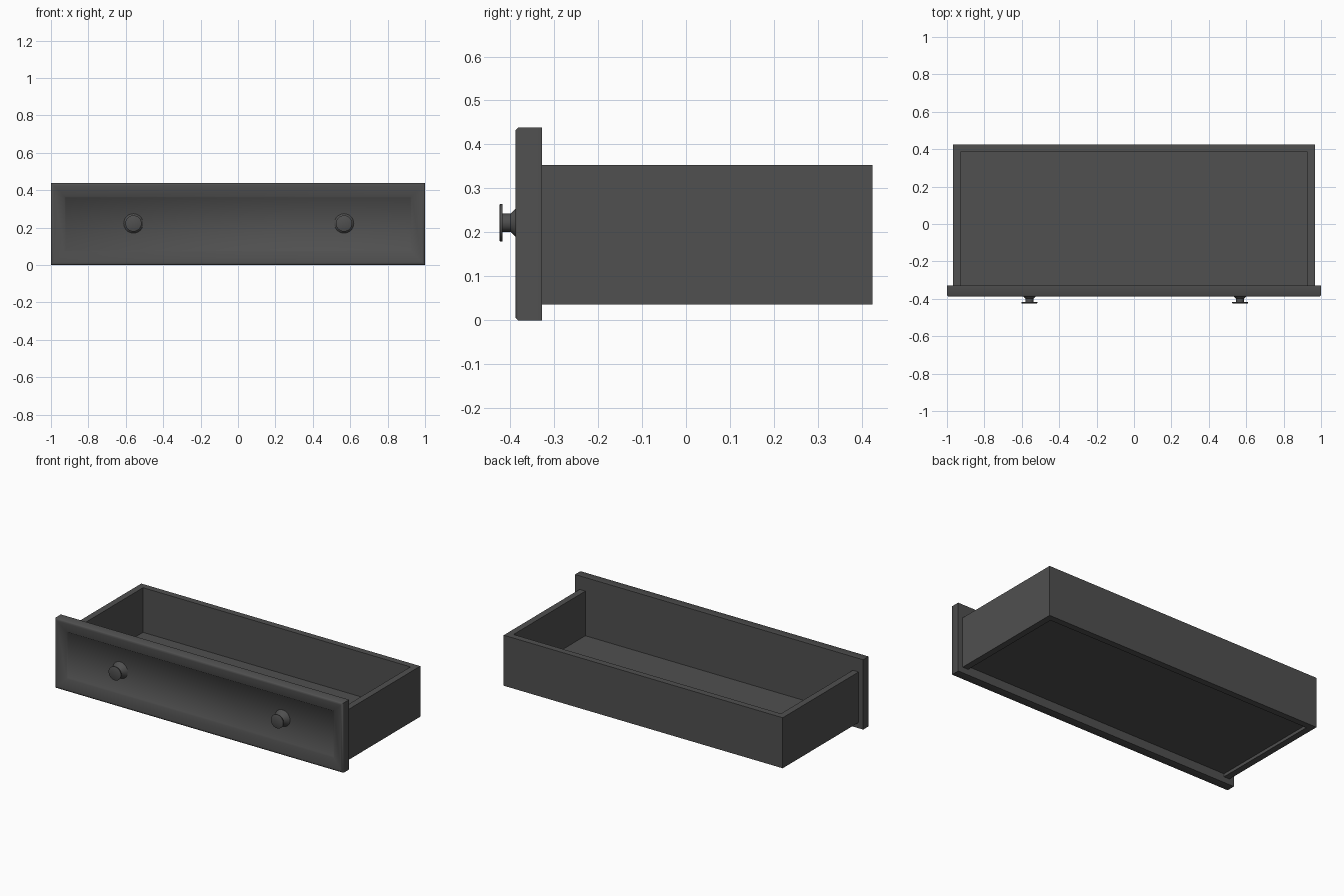
import bpy, bmesh, math

if "Cube" in bpy.data.objects:
    bpy.data.objects.remove(bpy.data.objects["Cube"])

# Dark charcoal finish shared by every part
dark = bpy.data.materials.new("dark_finish")
dark.diffuse_color = (0.08, 0.08, 0.08, 1)
dark.use_nodes = True
dark.node_tree.nodes["Principled BSDF"].inputs["Base Color"].default_value = dark.diffuse_color


def finish(name, bm, angle=None):
    bmesh.ops.recalc_face_normals(bm, faces=bm.faces)
    mesh = bpy.data.meshes.new(name)
    bm.to_mesh(mesh)
    bm.free()
    mesh.materials.append(dark)
    ob = bpy.data.objects.new(name, mesh)
    bpy.context.collection.objects.link(ob)
    if angle:
        bpy.ops.object.select_all(action='DESELECT')
        ob.select_set(True)
        bpy.context.view_layer.objects.active = ob
        bpy.ops.object.shade_smooth_by_angle(angle=math.radians(angle))
    return ob


def skin(bm, rings):
    """Join rings of equal vertex count and cap both ends."""
    loops = [[bm.verts.new(p) for p in r] for r in rings]
    n = len(loops[0])
    for a, b in zip(loops, loops[1:]):
        for i in range(n):
            j = (i + 1) % n
            bm.faces.new((a[i], a[j], b[j], b[i]))
    bm.faces.new(loops[0])
    bm.faces.new(loops[-1])


def box(name, x0, x1, y0, y1, z0, z1):
    bm = bmesh.new()
    skin(bm, [[(x0, y0, z), (x1, y0, z), (x1, y1, z), (x0, y1, z)] for z in (z0, z1)])
    return finish(name, bm)


# Front panel: nested rectangles (inset, y), sloping in to a stepped recess
W, H = 1.0, 0.438
profile = [(0, -0.328), (0, -0.382), (0.006, -0.388), (0.015, -0.388),
           (0.072, -0.376), (0.078, -0.368)]
bm = bmesh.new()
skin(bm, [[(-W + d, y, d), (W - d, y, d), (W - d, y, H - d), (-W + d, y, H - d)]
          for d, y in profile])
finish("front_panel", bm, 60)

# Drawer walls: one U-shaped outline, open towards the front panel
X, T, Y0, Y1 = 0.968, 0.04, -0.328, 0.424
outline = [(-X, Y0), (-X, Y1), (X, Y1), (X, Y0),
           (X - T, Y0), (X - T, Y1 - T), (-X + T, Y1 - T), (-X + T, Y0)]
bm = bmesh.new()
skin(bm, [[(x, y, z) for x, y in outline] for z in (0.036, 0.353)])
finish("drawer_walls", bm)

# Drawer floor, raised slightly above the lower wall edge
box("drawer_floor", -X + T, X - T, Y0, Y1 - T, 0.055, 0.073)

# Knobs: lathe profile (radius, y) from the flared foot to the disc
knob = [(0.054, -0.366), (0.032, -0.388), (0.021, -0.399), (0.021, -0.417),
        (0.043, -0.418), (0.043, -0.423), (0.041, -0.424)]
N = 32
for side, cx in (("left", -0.559), ("right", 0.567)):
    bm = bmesh.new()
    skin(bm, [[(cx + r * math.cos(2 * math.pi * i / N), y,
                0.222 + r * math.sin(2 * math.pi * i / N)) for i in range(N)]
              for r, y in knob])
    finish("knob_" + side, bm, 35)
